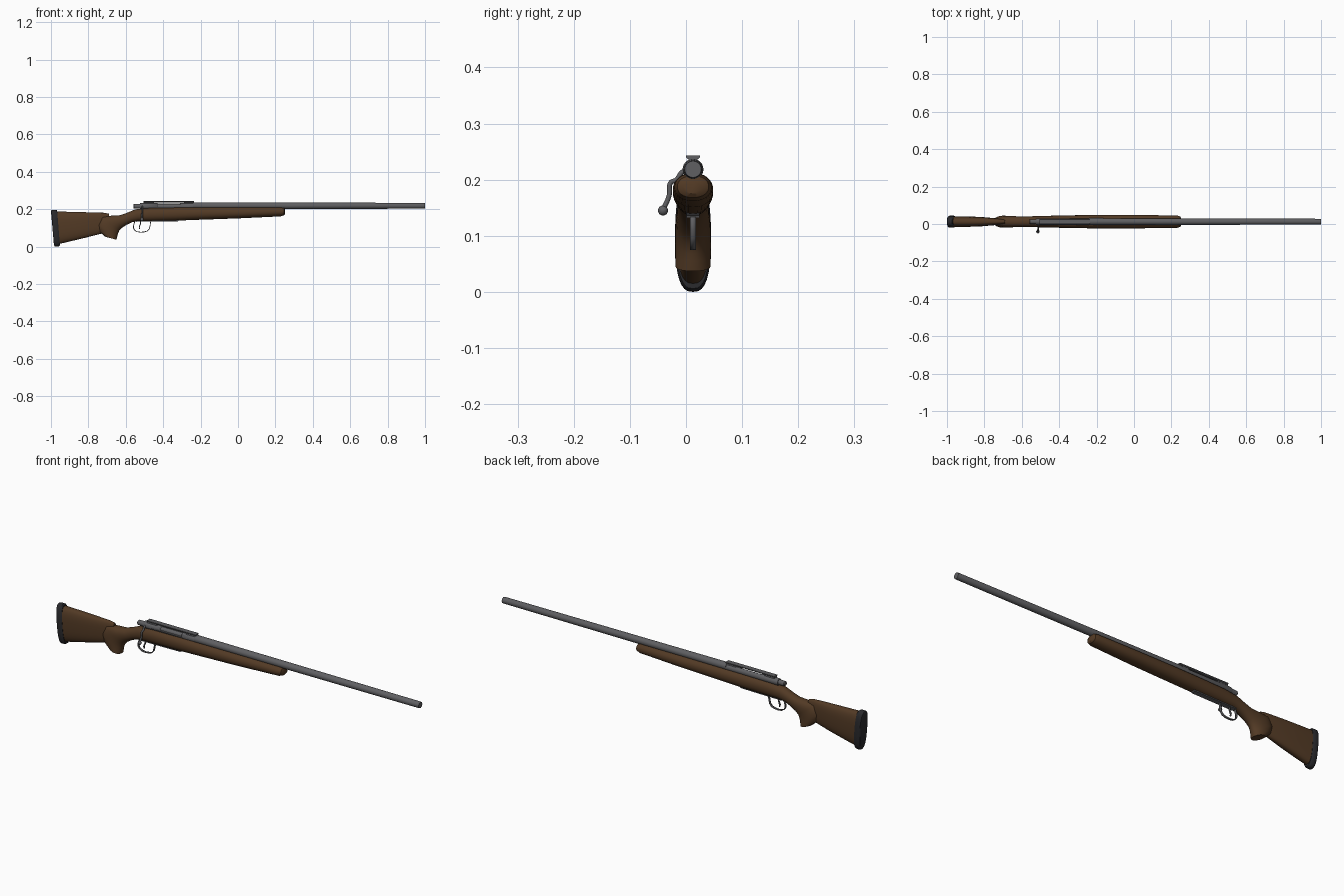
import bpy, bmesh, math
from mathutils import Vector

if "Cube" in bpy.data.objects:
    bpy.data.objects.remove(bpy.data.objects["Cube"])

C = 0.0125  # y of the long centre line


def material(name, rgb):
    m = bpy.data.materials.new(name)
    m.diffuse_color = (*rgb, 1)
    m.use_nodes = True
    m.node_tree.nodes["Principled BSDF"].inputs["Base Color"].default_value = m.diffuse_color
    return m


WOOD = material("brown_wood", (0.085, 0.042, 0.018))
METAL = material("grey_metal", (0.115, 0.115, 0.122))
RUBBER = material("black_rubber", (0.022, 0.022, 0.025))


def make(name, bm, mat, angle=35):
    bmesh.ops.recalc_face_normals(bm, faces=bm.faces)
    me = bpy.data.meshes.new(name)
    bm.to_mesh(me)
    bm.free()
    ob = bpy.data.objects.new(name, me)
    bpy.context.collection.objects.link(ob)
    me.materials.append(mat)
    bpy.ops.object.select_all(action='DESELECT')
    ob.select_set(True)
    bpy.context.view_layer.objects.active = ob
    bpy.ops.object.shade_smooth_by_angle(angle=math.radians(angle))
    return ob


def loft(name, sections, mat, power=2.0, n=32, angle=35):
    """Skin superellipses; each section = top x, top z, bottom x, bottom z, half width."""
    bm = bmesh.new()
    rings = []
    for tx, tz, bx, bz, w in sections:
        ring = []
        for i in range(n):
            a = 2 * math.pi * i / n
            s, c = math.sin(a), math.cos(a)
            u = math.copysign(abs(c) ** (2 / power), c)
            v = math.copysign(abs(s) ** (2 / power), s)
            t = (1 - u) / 2
            ring.append(bm.verts.new((tx + (bx - tx) * t, C + w * v, tz + (bz - tz) * t)))
        rings.append(ring)
    for a, b in zip(rings, rings[1:]):
        for i in range(n):
            j = (i + 1) % n
            bm.faces.new((a[i], a[j], b[j], b[i]))
    bm.faces.new(rings[0])
    bm.faces.new(rings[-1])
    return make(name, bm, mat, angle)


def turned(name, profile, z, mat):
    """Round part along x from (x, radius) pairs."""
    return loft(name, [(x, z + r, x, z - r, r) for x, r in profile], mat)


def prism(name, profile, axis, lo, hi, mat):
    """Extrude a profile along y (points are x, z) or along x (points are y, z)."""
    bm = bmesh.new()
    ends = [[bm.verts.new((p, e, q) if axis == 'y' else (e, p, q)) for p, q in profile]
            for e in (lo, hi)]
    bm.faces.new(ends[0])
    bm.faces.new(ends[1])
    for i in range(len(profile)):
        j = (i + 1) % len(profile)
        bm.faces.new((ends[0][i], ends[0][j], ends[1][j], ends[1][i]))
    return make(name, bm, mat)


# Fore-end, wrist and pistol grip in one sweep
loft("stock_body", [
    (.252, .198, .252, .175, .018), (.247, .207, .247, .168, .028),
    (.23, .211, .23, .162, .033), (.0, .212, .0, .151, .036),
    (-.2, .212, -.2, .144, .036), (-.34, .211, -.33, .139, .034),
    (-.48, .208, -.46, .136, .031), (-.55, .199, -.53, .136, .029),
    (-.59, .182, -.565, .131, .028), (-.63, .168, -.595, .117, .028),
    (-.68, .165, -.62, .101, .030), (-.73, .160, -.635, .085, .031),
    (-.752, .118, -.642, .068, .032), (-.742, .080, -.645, .055, .032),
    (-.71, .053, -.65, .037, .031)], WOOD, 2.15)

# Butt narrowing towards the grip
loft("butt_stock", [
    (-.972, .188, -.957, .014, .028), (-.90, .186, -.89, .030, .028),
    (-.82, .184, -.81, .049, .025), (-.75, .182, -.745, .066, .019),
    (-.715, .181, -.705, .075, .015), (-.69, .176, -.69, .085, .011)], WOOD, 2.7)

# Rubber butt pad
loft("butt_pad", [
    (-1.0, .190, -.984, .008, .026), (-.998, .195, -.98, .002, .030),
    (-.992, .197, -.974, .0, .032), (-.972, .197, -.957, .002, .032),
    (-.967, .193, -.952, .006, .029)], RUBBER, 2.7)

# Barrel, receiver and bolt
turned("barrel", [(-.24, .0185), (-.15, .0182), (.997, .0155), (1.0, .0145)], .2185, METAL)
receiver = turned("receiver", [(-.525, .0155), (-.52, .017), (-.235, .017)], .216, METAL)
turned("bolt_body", [(-.50, .011), (-.28, .011)], .216, METAL)
turned("bolt_shroud", [(-.56, .009), (-.556, .012), (-.50, .0135)], .216, METAL)

# Ejection opening on the right side
cutter = prism("opening_cutter", [(-.43, .214), (-.31, .214), (-.31, .25), (-.43, .25)],
               'y', C - .04, C + .006, METAL)
cutter.hide_render = True
cutter.hide_set(True)
cut = receiver.modifiers.new("opening", 'BOOLEAN')
cut.object = cutter
cut.operation = 'DIFFERENCE'

# Top rail on two mounts
prism("top_rail", [(C - .0125, .243), (C + .0125, .243), (C + .0125, .240),
                   (C + .009, .2365), (C - .009, .2365), (C - .0125, .240)],
      'x', -.505, -.235, METAL)
for label, a, b in (("rear", -.505, -.45), ("front", -.29, -.235)):
    prism(label + "_rail_mount", [(C - .008, .238), (C + .008, .238),
                                  (C + .010, .226), (C - .010, .226)], 'x', a, b, METAL)


# Bolt handle: tapered bent tube with a ball
cu = bpy.data.curves.new("bolt_handle", 'CURVE')
cu.dimensions = '3D'
cu.bevel_depth = .0045
cu.bevel_resolution = 3
cu.use_fill_caps = True
path = [(-.512, C - .005, .217), (-.512, -.006, .214), (-.512, -.018, .199),
        (-.512, -.027, .195), (-.513, -.030, .172), (-.514, -.041, .146)]
sp = cu.splines.new('BEZIER')
sp.bezier_points.add(len(path) - 1)
for bp, co in zip(sp.bezier_points, path):
    bp.co = co
    bp.handle_left_type = bp.handle_right_type = 'AUTO'
cu.materials.append(METAL)
bpy.context.collection.objects.link(bpy.data.objects.new("bolt_handle", cu))

bm = bmesh.new()
bmesh.ops.create_uvsphere(bm, u_segments=20, v_segments=12, radius=.009)
bmesh.ops.translate(bm, verts=bm.verts, vec=Vector((-.514, -.041, .145)))
make("bolt_knob", bm, METAL)


# Trigger guard: thin strip bent to a loop
def strip(name, pts, half_width, thick):
    bm = bmesh.new()
    rows = [[bm.verts.new((x, C + s * half_width, z)) for s in (-1, 1)] for x, z in pts]
    for a, b in zip(rows, rows[1:]):
        bm.faces.new((a[0], a[1], b[1], b[0]))
    ob = make(name, bm, METAL)
    mod = ob.modifiers.new("thickness", 'SOLIDIFY')
    mod.thickness = thick
    mod.offset = 0


strip("trigger_guard", [(-.466, .140), (-.470, .112), (-.474, .096), (-.484, .084),
                        (-.500, .079), (-.520, .077), (-.540, .080), (-.553, .088),
                        (-.559, .100), (-.558, .115), (-.550, .138)], .005, .004)
strip("trigger", [(-.520, .140), (-.522, .120), (-.528, .105), (-.527, .094)], .0035, .005)

# Floor plate under the action
prism("floor_plate", [(-.565, .139), (-.545, .133), (-.32, .1355), (-.31, .145), (-.55, .145)],
      'y', C - .012, C + .012, METAL)
